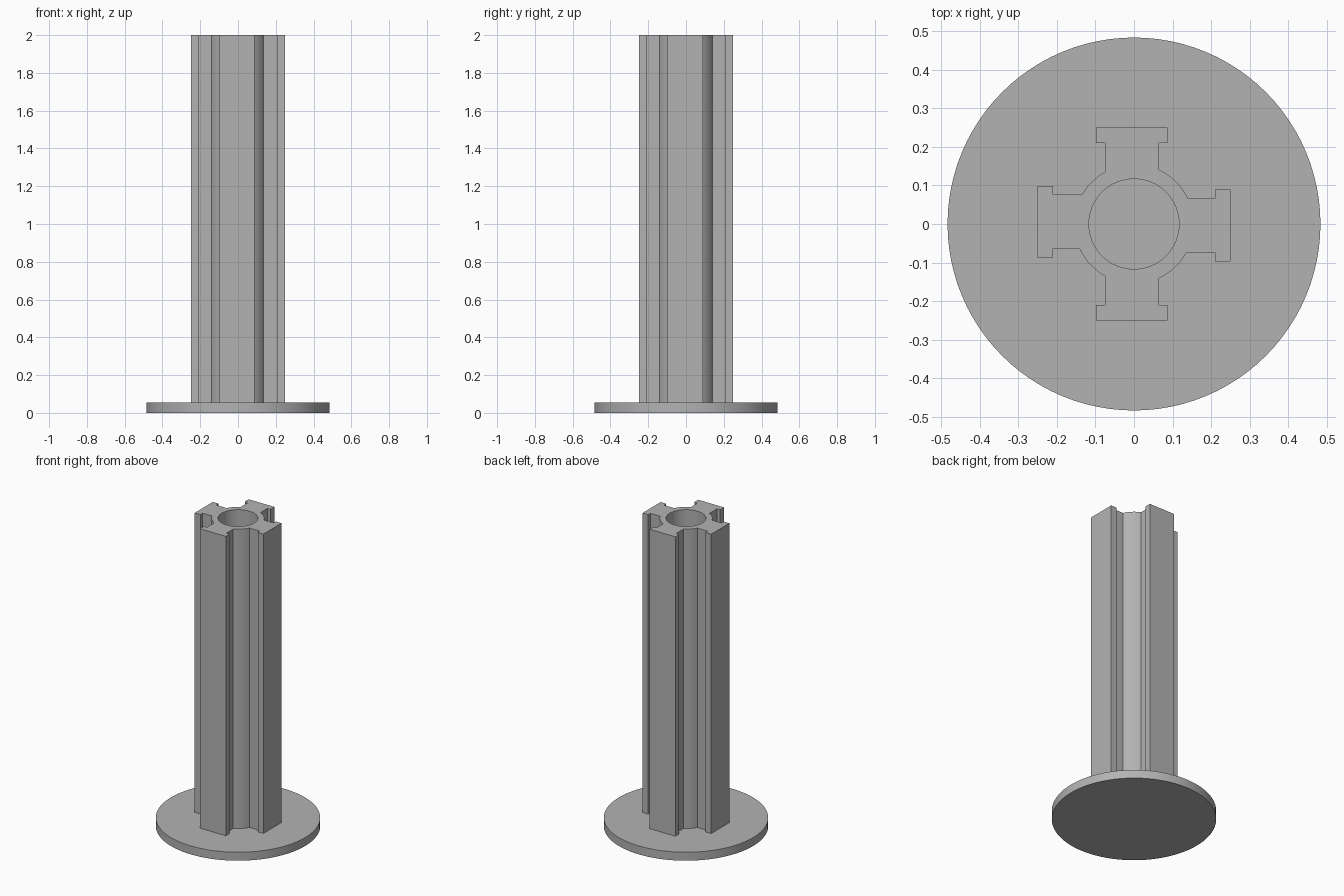
import bpy, bmesh
from math import pi, sin, cos, asin, sqrt, radians
from mathutils import Matrix, Vector

if "Cube" in bpy.data.objects:
    bpy.data.objects.remove(bpy.data.objects["Cube"], do_unlink=True)

PLATE_R, PLATE_H, TOP = 0.484, 0.055, 2.0
HUB_R, BORE_R = 0.155, 0.117
ARM_END, FLANGE_IN = 0.25, 0.21
STEM_HALF, FLANGE_HALF = 0.07, 0.093
ARM_SHIFTS = (-0.004, 0.0055, -0.006, -0.0055)  # sideways offset of each T arm

grey = bpy.data.materials.new("plain grey")
grey.use_nodes = True
colour = (0.45, 0.45, 0.45, 1)
grey.diffuse_color = colour
grey.node_tree.nodes["Principled BSDF"].inputs["Base Color"].default_value = colour


def finish(bm, name):
    bmesh.ops.recalc_face_normals(bm, faces=bm.faces)
    mesh = bpy.data.meshes.new(name)
    bm.to_mesh(mesh)
    bm.free()
    mesh.materials.append(grey)
    obj = bpy.data.objects.new(name, mesh)
    bpy.context.collection.objects.link(obj)
    bpy.ops.object.select_all(action="DESELECT")
    obj.select_set(True)
    bpy.context.view_layer.objects.active = obj
    bpy.ops.object.shade_smooth_by_angle(angle=radians(30))


def add_loop(bm, points):
    verts = [bm.verts.new((x, y, PLATE_H)) for x, y in points]
    for a, b in zip(verts, verts[1:] + verts[:1]):
        bm.edges.new((a, b))


# Round base plate
bm = bmesh.new()
bmesh.ops.create_cone(bm, cap_ends=True, segments=96, radius1=PLATE_R, radius2=PLATE_R,
                      depth=PLATE_H, matrix=Matrix.Translation((0, 0, PLATE_H / 2)))
finish(bm, "base_plate")

# Column outline: four T arms joined by arcs of the round hub
outline = []
for i, shift in enumerate(ARM_SHIFTS):
    turn = Matrix.Rotation(i * pi / 2, 2)
    low, high = shift - STEM_HALF, shift + STEM_HALF
    arm = [(sqrt(HUB_R**2 - low**2), low), (FLANGE_IN, low),
           (FLANGE_IN, shift - FLANGE_HALF), (ARM_END, shift - FLANGE_HALF),
           (ARM_END, shift + FLANGE_HALF), (FLANGE_IN, shift + FLANGE_HALF),
           (FLANGE_IN, high), (sqrt(HUB_R**2 - high**2), high)]
    outline += [turn @ Vector(p) for p in arm]
    start = asin(high / HUB_R)
    end = pi / 2 + asin((ARM_SHIFTS[(i + 1) % 4] - STEM_HALF) / HUB_R)
    for k in range(1, 10):
        a = start + (end - start) * k / 10
        outline.append(turn @ Vector((HUB_R * cos(a), HUB_R * sin(a))))

# Slotted column with a round bore
bm = bmesh.new()
add_loop(bm, outline)
add_loop(bm, [(BORE_R * cos(k * pi / 32), BORE_R * sin(k * pi / 32)) for k in range(64)])
bmesh.ops.triangle_fill(bm, use_beauty=True, edges=bm.edges[:], normal=(0, 0, 1))
raised = bmesh.ops.extrude_face_region(bm, geom=bm.faces[:])["geom"]
bmesh.ops.translate(bm, verts=[g for g in raised if isinstance(g, bmesh.types.BMVert)],
                    vec=(0, 0, TOP - PLATE_H))
finish(bm, "slotted_column")
